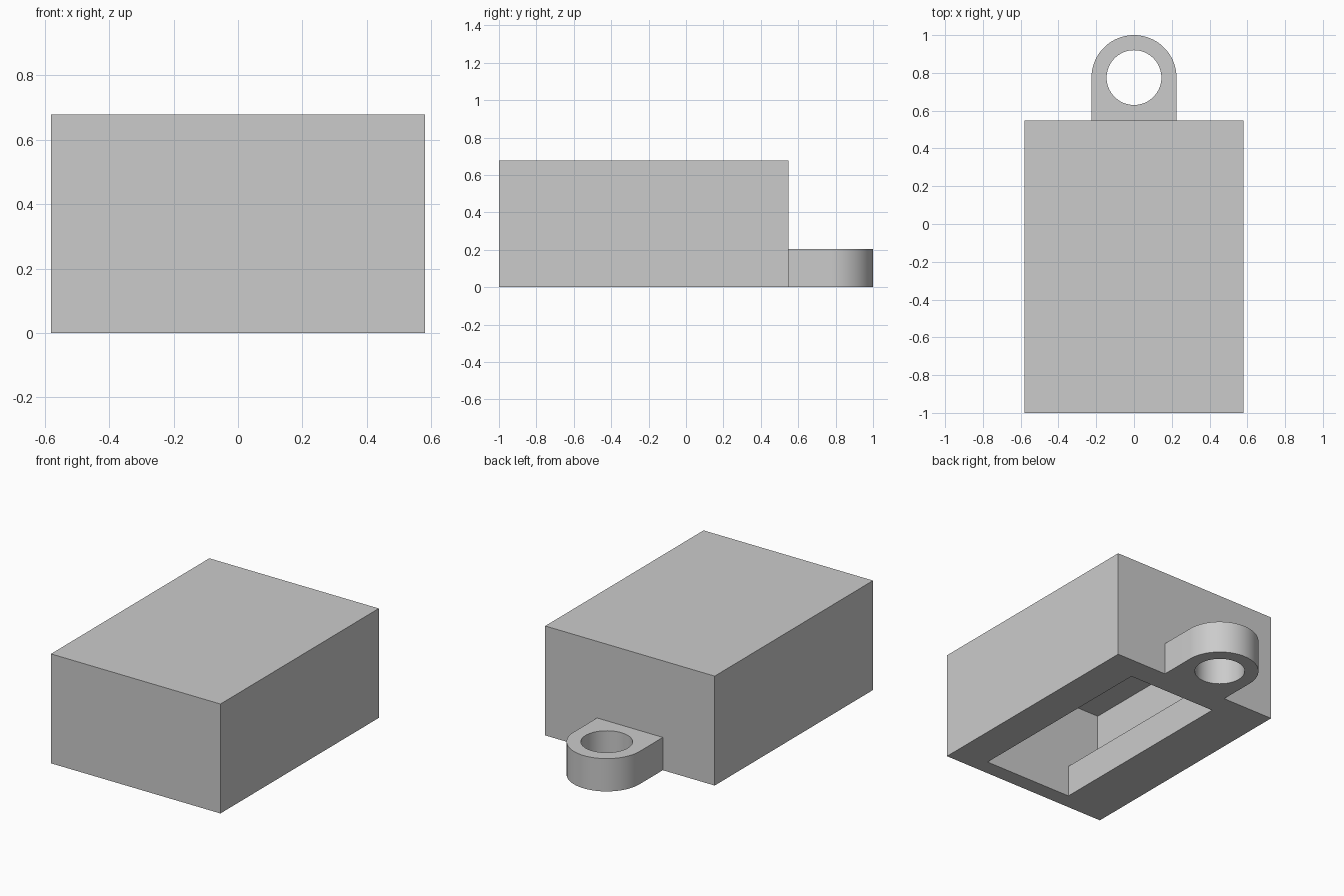
import bpy, bmesh, math

if "Cube" in bpy.data.objects:
    bpy.data.objects.remove(bpy.data.objects["Cube"])

W, BACK, H = 0.58, 0.548, 0.677     # half width, back face, height
LUG_R, HOLE_R, LUG_Y, LUG_H = 0.225, 0.145, 0.775, 0.203

grey = bpy.data.materials.new("plain grey")
grey.diffuse_color = (0.6, 0.6, 0.6, 1)
grey.use_nodes = True
grey.node_tree.nodes["Principled BSDF"].inputs["Base Color"].default_value = grey.diffuse_color


def prism(name, outline, z0, z1):
    """Extrude a flat counter-clockwise outline from z0 to z1."""
    bm = bmesh.new()
    face = bm.faces.new([bm.verts.new((x, y, z0)) for x, y in outline])
    top = bmesh.ops.extrude_face_region(bm, geom=[face])["geom"]
    bmesh.ops.translate(bm, vec=(0, 0, z1 - z0),
                        verts=[v for v in top if isinstance(v, bmesh.types.BMVert)])
    bmesh.ops.recalc_face_normals(bm, faces=bm.faces)
    mesh = bpy.data.meshes.new(name)
    bm.to_mesh(mesh)
    bm.free()
    mesh.materials.append(grey)
    obj = bpy.data.objects.new(name, mesh)
    bpy.context.collection.objects.link(obj)
    return obj


def box(name, x0, x1, y0, y1, z0, z1):
    return prism(name, [(x0, y0), (x1, y0), (x1, y1), (x0, y1)], z0, z1)


def arc(r, start, end, n):
    return [(r * math.cos(start + (end - start) * i / n),
             LUG_Y + r * math.sin(start + (end - start) * i / n)) for i in range(n + 1)]


def combine(target, tool, operation):
    """Apply a boolean and remove the tool."""
    mod = target.modifiers.new(operation, 'BOOLEAN')
    mod.operation, mod.object, mod.solver = operation, tool, 'EXACT'
    bpy.context.view_layer.objects.active = target
    bpy.ops.object.modifier_apply(modifier=mod.name)
    bpy.data.objects.remove(tool)


# Main block
housing = box("housing", -W, W, -1, BACK, 0, H)

# Rounded mounting lug on the back, rooted slightly inside the wall
lug = prism("lug", [(-LUG_R, BACK - 0.04), (LUG_R, BACK - 0.04)]
            + arc(LUG_R, 0, math.pi, 48), 0, LUG_H)
combine(housing, lug, 'UNION')

# Through hole in the lug
hole = prism("lug_hole", arc(HOLE_R, 0, math.tau, 64)[:-1], -0.1, LUG_H + 0.1)
combine(housing, hole, 'DIFFERENCE')

# Inner chamber above the thick floor, then the narrower floor opening
chamber = box("chamber", -0.48, 0.48, -0.90, 0.45, 0.198, 0.617)
combine(housing, chamber, 'DIFFERENCE')
opening = box("floor_opening", -0.257, 0.355, -0.90, 0.40, -0.1, 0.4)
combine(housing, opening, 'DIFFERENCE')

# Smooth the curved walls, keep edges sharp
bpy.ops.object.select_all(action='DESELECT')
housing.select_set(True)
bpy.context.view_layer.objects.active = housing
bpy.ops.object.shade_smooth_by_angle(angle=math.radians(30))
